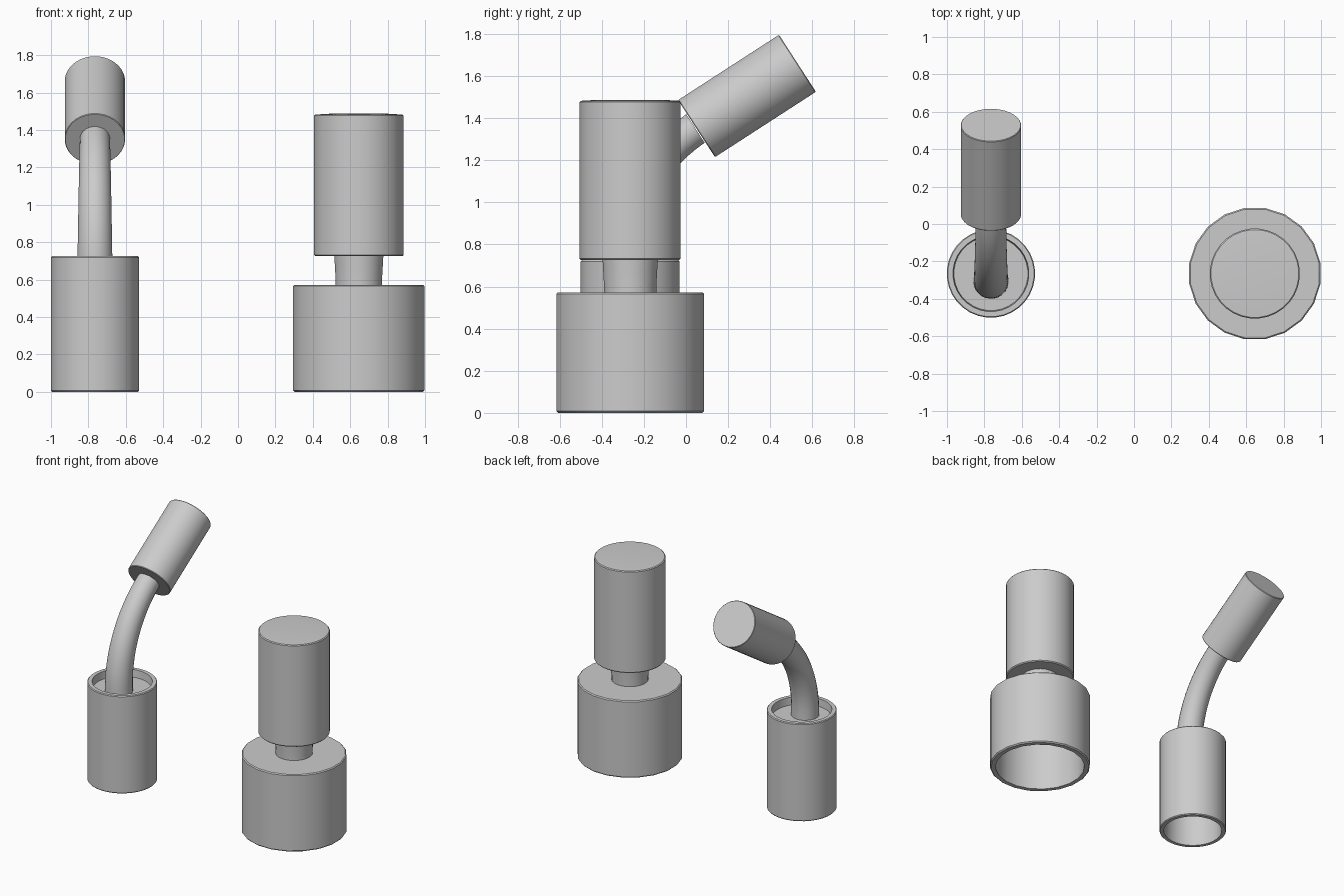
import bpy, math
from mathutils import Vector, Matrix

if "Cube" in bpy.data.objects:
    bpy.data.objects.remove(bpy.data.objects["Cube"])


def make_object(name, verts, faces):
    mesh = bpy.data.meshes.new(name)
    mesh.from_pydata(verts, [], faces)
    mesh.update()
    ob = bpy.data.objects.new(name, mesh)
    bpy.context.collection.objects.link(ob)
    bpy.ops.object.select_all(action='DESELECT')
    ob.select_set(True)
    bpy.context.view_layer.objects.active = ob
    bpy.ops.object.mode_set(mode='EDIT')
    bpy.ops.mesh.select_all(action='SELECT')
    bpy.ops.mesh.normals_make_consistent(inside=False)
    bpy.ops.object.mode_set(mode='OBJECT')
    bpy.ops.object.shade_smooth_by_angle(angle=math.radians(35))
    return ob


def skin(name, frames, n):
    """Join rings given as (matrix, radius) and cap both ends."""
    verts, faces = [], []
    for m, r in frames:
        for i in range(n):
            a = 2 * math.pi * (i + 0.5) / n
            verts.append(m @ Vector((r * math.cos(a), r * math.sin(a), 0)))
    for k in range(len(frames) - 1):
        for i in range(n):
            j = (i + 1) % n
            faces.append((k * n + i, k * n + j, (k + 1) * n + j, (k + 1) * n + i))
    faces.append(tuple(range(n))[::-1])
    faces.append(tuple(range((len(frames) - 1) * n, len(frames) * n)))
    return make_object(name, verts, faces)


def lathe(name, x, y, profile, n=32):
    return skin(name, [(Matrix.Translation((x, y, z)), r) for r, z in profile], n)


LX, RX, Y = -0.765, 0.646, -0.265

# Left base: sleeve open below, with a shallow recess on top
lathe("bent_base_sleeve", LX, Y, [
    (0.195, 0.60), (0.205, 0.0), (0.231, 0.0), (0.236, 0.006),
    (0.236, 0.719), (0.231, 0.725), (0.203, 0.725), (0.198, 0.67)])

# Curved stem: quarter-like arc leaning to the back, tapering upward
R, bend = 0.766, math.radians(57.1)
steps = 14
frames = [(Matrix.Translation((LX, -0.305, 0.64)), 0.095)]
for k in range(steps + 1):
    t = bend * k / steps
    pos = (LX, -0.305 + R * (1 - math.cos(t)), 0.707 + R * math.sin(t))
    frames.append((Matrix.Translation(pos) @ Matrix.Rotation(-t, 4, 'X'),
                   0.094 - 0.013 * k / steps))
skin("bent_stem", frames, 24)

# Tilted head on the end of the stem
tilt = Matrix.Translation((LX, 0.05, 1.35)) @ Matrix.Rotation(-bend, 4, 'X')
skin("tilted_head", [(tilt @ Matrix.Translation((0, 0, z)), r) for r, z in
                     [(0.159, 0.0), (0.162, 0.004), (0.162, 0.567), (0.159, 0.571)]], 32)

# Right base: wide sleeve open below
lathe("wide_base_sleeve", RX, Y, [
    (0.305, 0.50), (0.315, 0.0), (0.347, 0.0), (0.355, 0.008),
    (0.355, 0.565), (0.348, 0.572)], 20)

# Neck between wide base and upright head, slightly flared
lathe("upright_neck", RX, Y, [
    (0.125, 0.55), (0.125, 0.60), (0.129, 0.67), (0.133, 0.74)], 24)

# Upright head
lathe("upright_head", RX, Y, [
    (0.234, 0.725), (0.241, 0.732), (0.241, 1.476), (0.235, 1.482), (0.15, 1.487)], 32)
